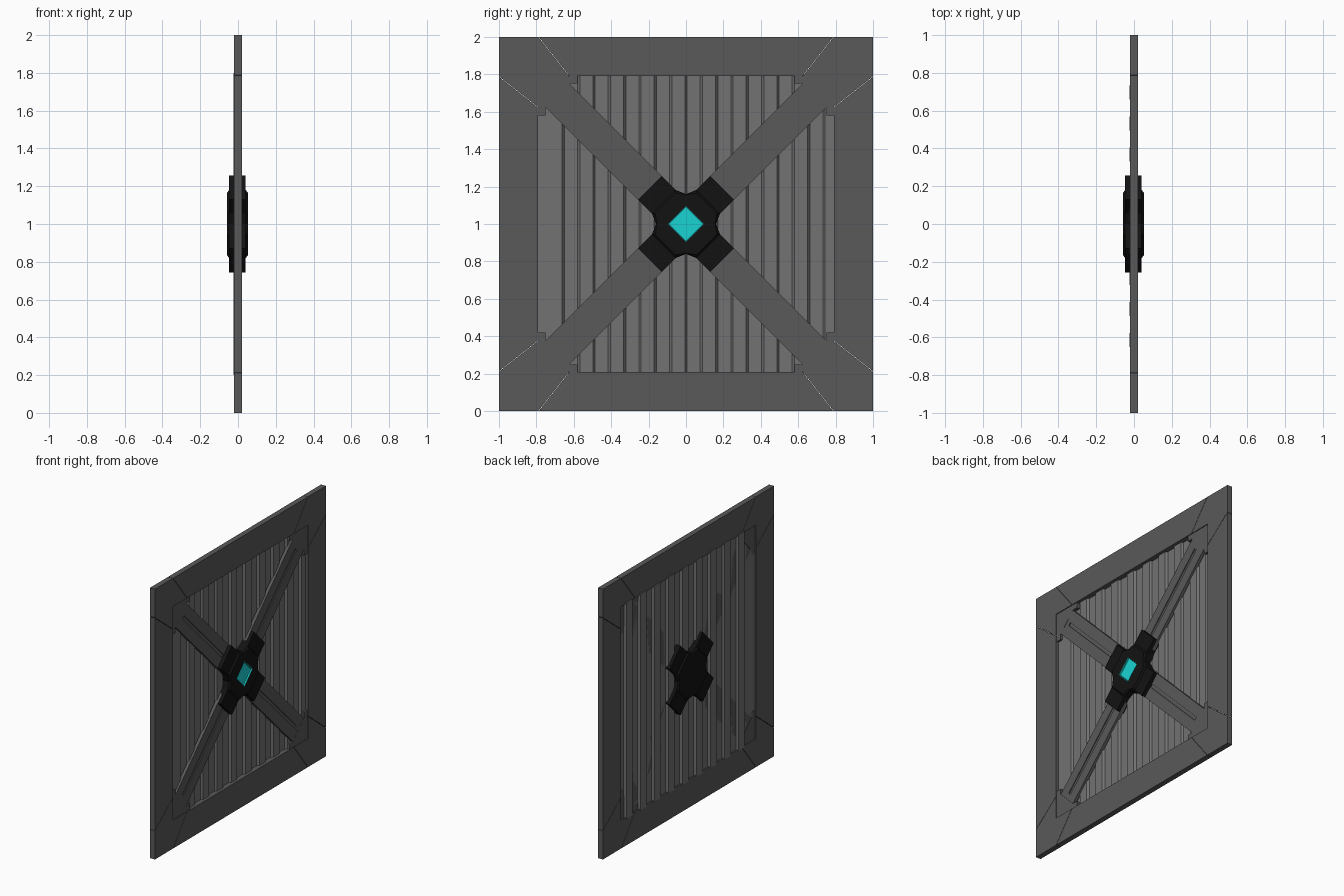
import bpy, bmesh, math

if "Cube" in bpy.data.objects:
    bpy.data.objects.remove(bpy.data.objects["Cube"])


def material(name, rgb):
    m = bpy.data.materials.new(name)
    m.diffuse_color = (*rgb, 1)
    m.use_nodes = True
    m.node_tree.nodes["Principled BSDF"].inputs["Base Color"].default_value = m.diffuse_color
    return m


STEEL = material("dark_steel", (0.10, 0.10, 0.10))
SHEET = material("sheet_grey", (0.17, 0.17, 0.17))
BLACK = material("black", (0.006, 0.006, 0.006))
CYAN = material("cyan", (0.01, 0.65, 0.65))


def turn(pts, deg):
    """Rotate (y, z) points about the panel centre."""
    c, s = math.cos(math.radians(deg)), math.sin(math.radians(deg))
    return [(y * c - z * s, y * s + z * c) for y, z in pts]


def loft(name, rings, mat):
    """Closed solid through rings of (x, y, z) points."""
    bm = bmesh.new()
    vs = [[bm.verts.new(p) for p in r] for r in rings]
    n = len(rings[0])
    bm.faces.new(vs[0])
    bm.faces.new(vs[-1])
    for a, b in zip(vs, vs[1:]):
        for i in range(n):
            j = (i + 1) % n
            bm.faces.new((a[i], a[j], b[j], b[i]))
    bmesh.ops.recalc_face_normals(bm, faces=bm.faces)
    me = bpy.data.meshes.new(name)
    bm.to_mesh(me)
    bm.free()
    me.materials.append(mat)
    ob = bpy.data.objects.new(name, me)
    bpy.context.collection.objects.link(ob)
    return ob


def prism(name, pts, x0, x1, mat):
    """Extrude a (y, z) outline, measured from the panel centre, along x."""
    return loft(name, [[(x, y, z + 1) for y, z in pts] for x in (x0, x1)], mat)


def rect(a0, a1, b0, b1):
    return [(a0, b0), (a1, b0), (a1, b1), (a0, b1)]


# Outer frame, corner plates, brackets and diagonal braces, four of each
g = 0.003
rail = [(-0.79 + g, 1), (0.79 - g, 1), (0.625 - g, 0.79), (-0.625 + g, 0.79)]
corner = [(-1, 1), (-0.79, 1), (-0.625, 0.79), (-0.79, 0.79), (-0.79, 0.625), (-1, 0.79)]
bracket = [(-0.79, 0.79), (-0.58, 0.79), (-0.58, 0.75), (-0.62, 0.75),
           (-0.75, 0.62), (-0.75, 0.58), (-0.79, 0.58)]
for k in range(4):
    a = 90 * k
    prism(f"frame_rail_{k}", turn(rail, a), -0.02, 0.02, STEEL)
    prism(f"frame_corner_{k}", turn(corner, a), -0.02, 0.02, STEEL)
    prism(f"corner_bracket_{k}", turn(bracket, a), -0.012, 0.014, STEEL)
    d = a + 45
    prism(f"brace_web_{k}", turn(rect(0.2, 0.97, -0.09, 0.09), d), -0.01, 0.007, STEEL)
    for s, side in ((-1, "a"), (1, "b")):
        prism(f"brace_flange_{side}_{k}",
              turn(rect(0.2, 0.97, s * 0.012, s * 0.09), d), 0.007, 0.013, STEEL)
    prism(f"brace_end_{k}", turn(rect(0.93, 0.97, -0.012, 0.012), d), 0.007, 0.013, STEEL)

# Corrugated sheet: trapezoid wave across y, extruded up z
step, slope, thick = 0.082, 0.006, 0.008
wave = [(-0.79, -0.010)]
for k in range(-8, 9, 2):
    y0, y1 = k * step, (k + 1) * step
    wave += [(y0 - slope, -0.010), (y0 + slope, -0.025),
             (y1 - slope, -0.025), (y1 + slope, -0.010)]
wave.append((0.79, -0.010))
outline = [(x, y) for y, x in wave] + [(x + thick, y) for y, x in reversed(wave)]
loft("corrugated_sheet", [[(x, y, z) for x, y in outline] for z in (0.2, 1.8)], SHEET)

# Hub: cross-shaped clamp with a thicker chamfered core
quarter = [(0.257, 0.13), (0.13, 0.257), (0.055, 0.182), (0.03, 0.165), (-0.03, 0.165), (-0.055, 0.182)]
cross = [p for k in range(4) for p in turn(quarter[:5], 90 * k)]
cross = []
for k in range(4):
    cross += turn([(0.182, 0.055), (0.257, 0.13), (0.13, 0.257), (0.055, 0.182), (0.0, 0.16)], 90 * k)
prism("hub_arms", cross, -0.047, 0.041, BLACK)


def octagon(r, tip):
    pts = []
    for k in range(4):
        pts += turn([(r, 0), (tip, r * 0.36), (r * 0.36, tip)], 90 * k)
    return pts


big, small = octagon(0.16, 0.18), octagon(0.155, 0.165)
hub = loft("hub_core", [[(x, y, z + 1) for y, z in o] for x, o in
                        ((-0.058, small), (-0.047, big), (0.041, big), (0.053, small))], BLACK)

# Diamond recess in the front of the hub, lined in cyan
R = 0.095
diamond = [(R, 0), (0, R), (-R, 0), (0, -R)]
cutter = prism("recess_cutter", diamond, 0.042, 0.1, BLACK)
cutter.hide_render = True
cutter.hide_viewport = True
cut = hub.modifiers.new("recess", "BOOLEAN")
cut.operation = "DIFFERENCE"
cut.object = cutter
cut.solver = "EXACT"
prism("light_panel", diamond, 0.038, 0.0425, CYAN)
for k in range(4):
    w = 0.005
    wall = [(R, 0), (0, R), (0, R - w), (R - w, 0)]
    prism(f"light_rim_{k}", turn(wall, 90 * k), 0.042, 0.0535, CYAN)
